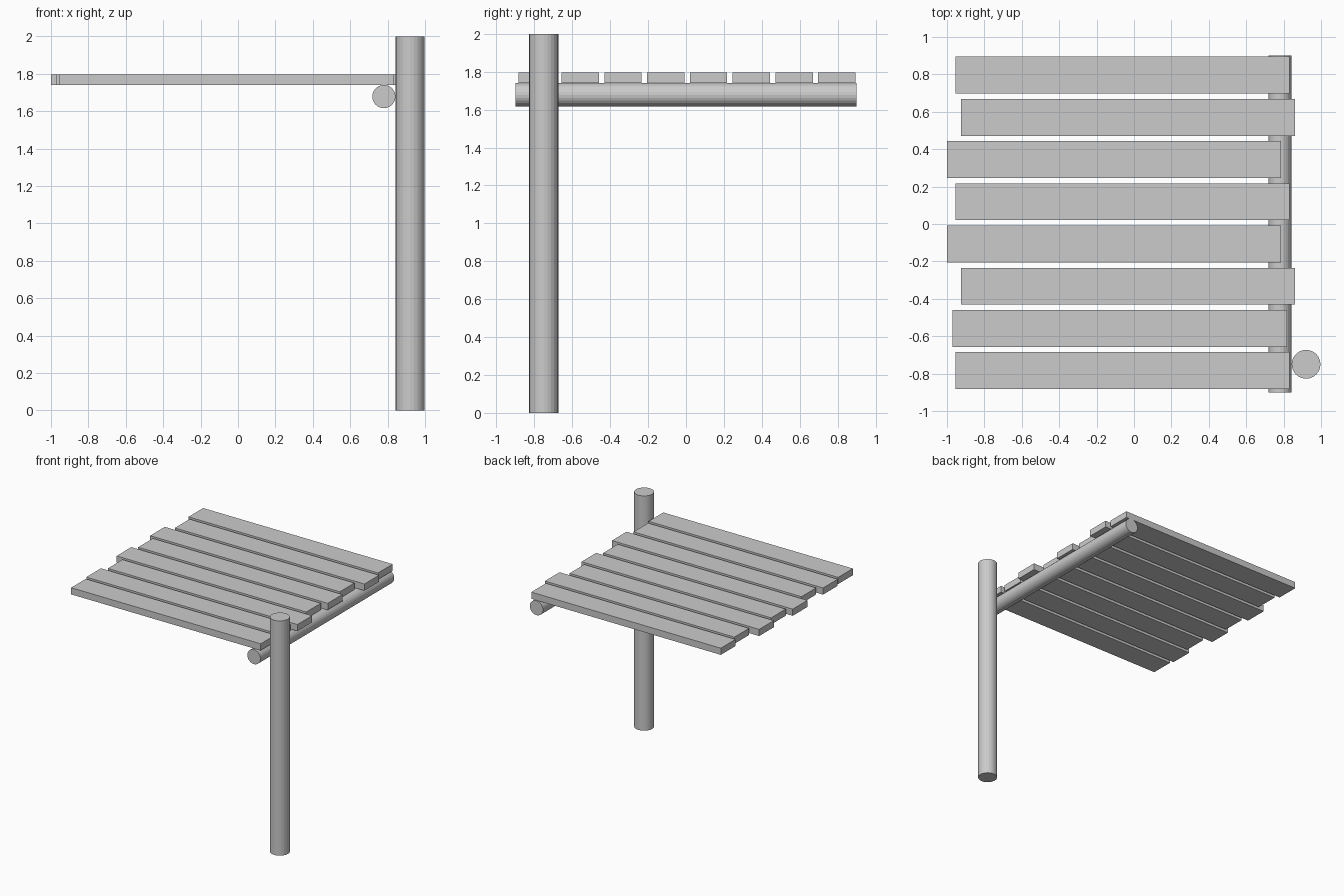
import bpy
import math

if "Cube" in bpy.data.objects:
    bpy.data.objects.remove(bpy.data.objects["Cube"])

SIDES = 24


def pole(name, radius, length, location, rotation=(0, 0, 0)):
    bpy.ops.mesh.primitive_cylinder_add(vertices=SIDES, radius=radius, depth=length,
                                        location=location, rotation=rotation)
    bpy.context.object.name = name


def plank(name, x_start, y):
    length, width, thick = 1.787, 0.197, 0.057
    bpy.ops.mesh.primitive_cube_add(size=1, location=(x_start + length / 2, y, 1.768))
    obj = bpy.context.object
    obj.name = name
    obj.scale = (length, width, thick)
    bpy.ops.object.transform_apply(location=False, rotation=False, scale=True)


# Upright post at the front right corner
pole("post", 0.077, 2.0, (0.92, -0.75, 1.0))

# Round beam under the right ends of the planks
pole("beam", 0.062, 1.8, (0.78, 0, 1.678), (math.pi / 2, 0, 0))

# Eight staggered planks, listed from back to front
starts = [-0.955, -0.925, -1.0, -0.955, -1.0, -0.925, -0.97, -0.955]
for i, x in enumerate(starts):
    plank(f"plank_{i + 1}", x, 0.796 - i * 0.2257)
